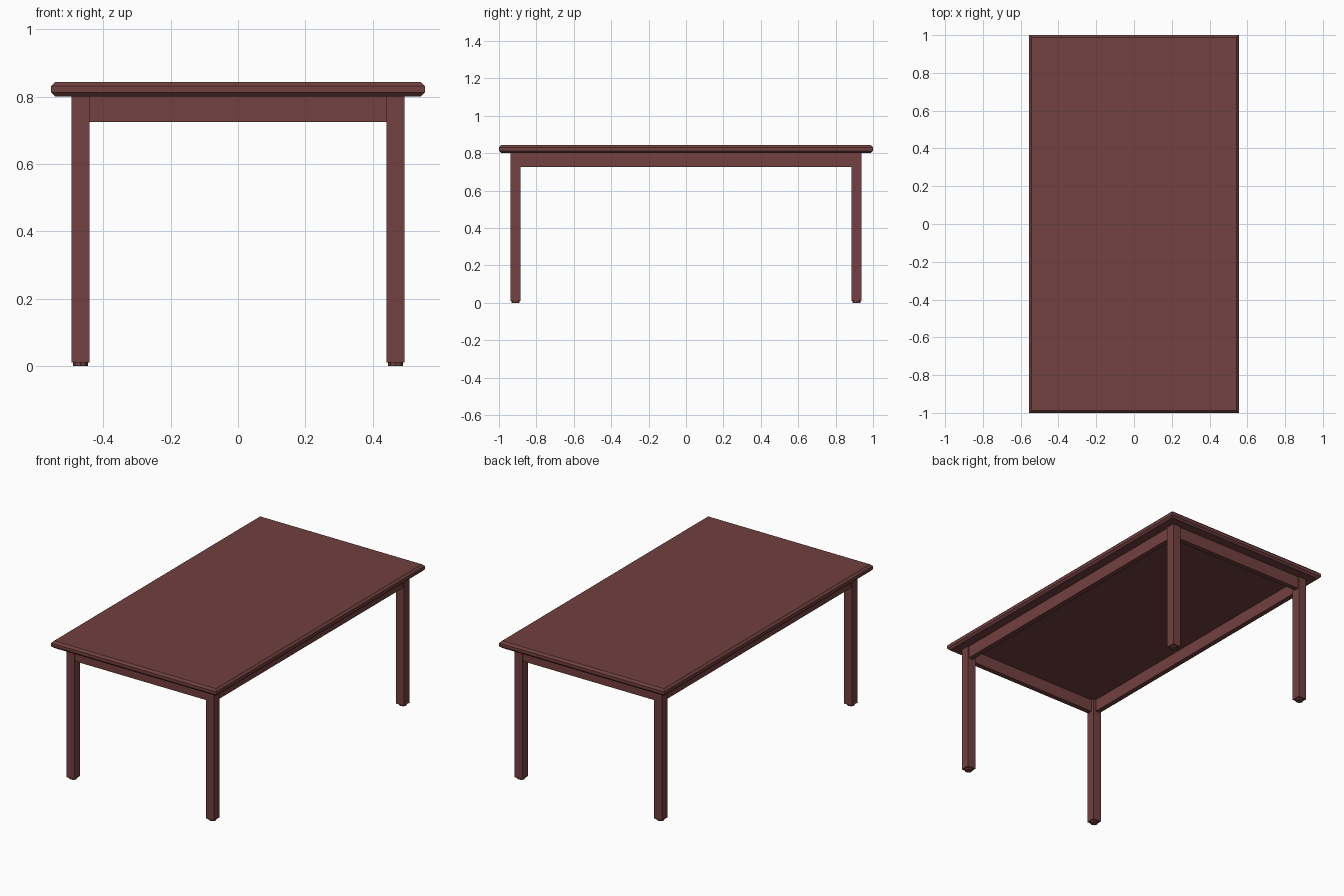
import bpy
import bmesh

# Remove the default cube
cube = bpy.data.objects.get("Cube")
if cube:
    bpy.data.objects.remove(cube, do_unlink=True)

# Single wood colour
COLOUR = (0.165, 0.052, 0.050, 1.0)
wood = bpy.data.materials.new("dark red wood")
wood.use_nodes = True
wood.diffuse_color = COLOUR
bsdf = next(n for n in wood.node_tree.nodes if n.type == "BSDF_PRINCIPLED")
bsdf.inputs["Base Color"].default_value = COLOUR
bsdf.inputs["Roughness"].default_value = 0.6

HALF_X, HALF_Y = 0.555, 1.0     # table top half size
TOP_Z, UNDER_Z = 0.843, 0.80    # table top heights
CHAMFER = 0.012
LEG = 0.054                     # leg width
LEG_X, LEG_Y = 0.468, 0.912     # leg centres
FOOT_Z = 0.01
APRON_Z = 0.725                 # lower edge of the aprons
APRON_T = 0.03                  # apron thickness
RECESS = 0.006                  # apron set back from the leg face


def stack(name, rings, centre=(0, 0)):
    """Closed solid through rectangular rings of (half_x, half_y, z)."""
    bm = bmesh.new()
    loops = []
    for hx, hy, z in rings:
        loops.append([bm.verts.new((sx * hx, sy * hy, z))
                      for sx, sy in ((-1, -1), (1, -1), (1, 1), (-1, 1))])
    for low, high in zip(loops, loops[1:]):
        for i in range(4):
            j = (i + 1) % 4
            bm.faces.new((low[i], low[j], high[j], high[i]))
    bm.faces.new(loops[0][::-1])
    bm.faces.new(loops[-1])
    return finish(name, bm, (*centre, 0))


def finish(name, bm, location):
    """Turn the bmesh into a flat-shaded wooden object."""
    bmesh.ops.recalc_face_normals(bm, faces=bm.faces)
    mesh = bpy.data.meshes.new(name)
    bm.to_mesh(mesh)
    bm.free()
    mesh.materials.append(wood)
    obj = bpy.data.objects.new(name, mesh)
    obj.location = location
    bpy.context.collection.objects.link(obj)
    return obj


def foot(name, x, y):
    """Small eight-sided glide under a leg."""
    bm = bmesh.new()
    bmesh.ops.create_cone(bm, cap_ends=True, segments=8, radius1=0.022,
                          radius2=0.022, depth=FOOT_Z)
    return finish(name, bm, (x, y, FOOT_Z / 2))


# Table top with chamfered upper and lower edges
inner_x, inner_y = HALF_X - CHAMFER, HALF_Y - CHAMFER
stack("table_top", [(inner_x, inner_y, UNDER_Z),
                    (HALF_X, HALF_Y, UNDER_Z + CHAMFER),
                    (HALF_X, HALF_Y, TOP_Z - CHAMFER),
                    (inner_x, inner_y, TOP_Z)])

# Legs and feet
for y_name, sy in (("front", -1), ("back", 1)):
    for x_name, sx in (("right", -1), ("left", 1)):
        x, y = sx * LEG_X, sy * LEG_Y
        h = LEG / 2
        stack(f"{y_name}_{x_name}_leg", [(h, h, FOOT_Z), (h, h, UNDER_Z)], (x, y))
        foot(f"{y_name}_{x_name}_foot", x, y)

# Aprons running between the legs
inset = LEG / 2 - RECESS - APRON_T / 2
for y_name, x_name, s in (("front", "right", -1), ("back", "left", 1)):
    hx, hy = LEG_X - LEG / 2, LEG_Y - LEG / 2
    t = APRON_T / 2
    stack(f"{y_name}_apron", [(hx, t, APRON_Z), (hx, t, UNDER_Z)],
          (0, s * (LEG_Y + inset)))
    stack(f"{x_name}_apron", [(t, hy, APRON_Z), (t, hy, UNDER_Z)],
          (s * (LEG_X + inset), 0))
